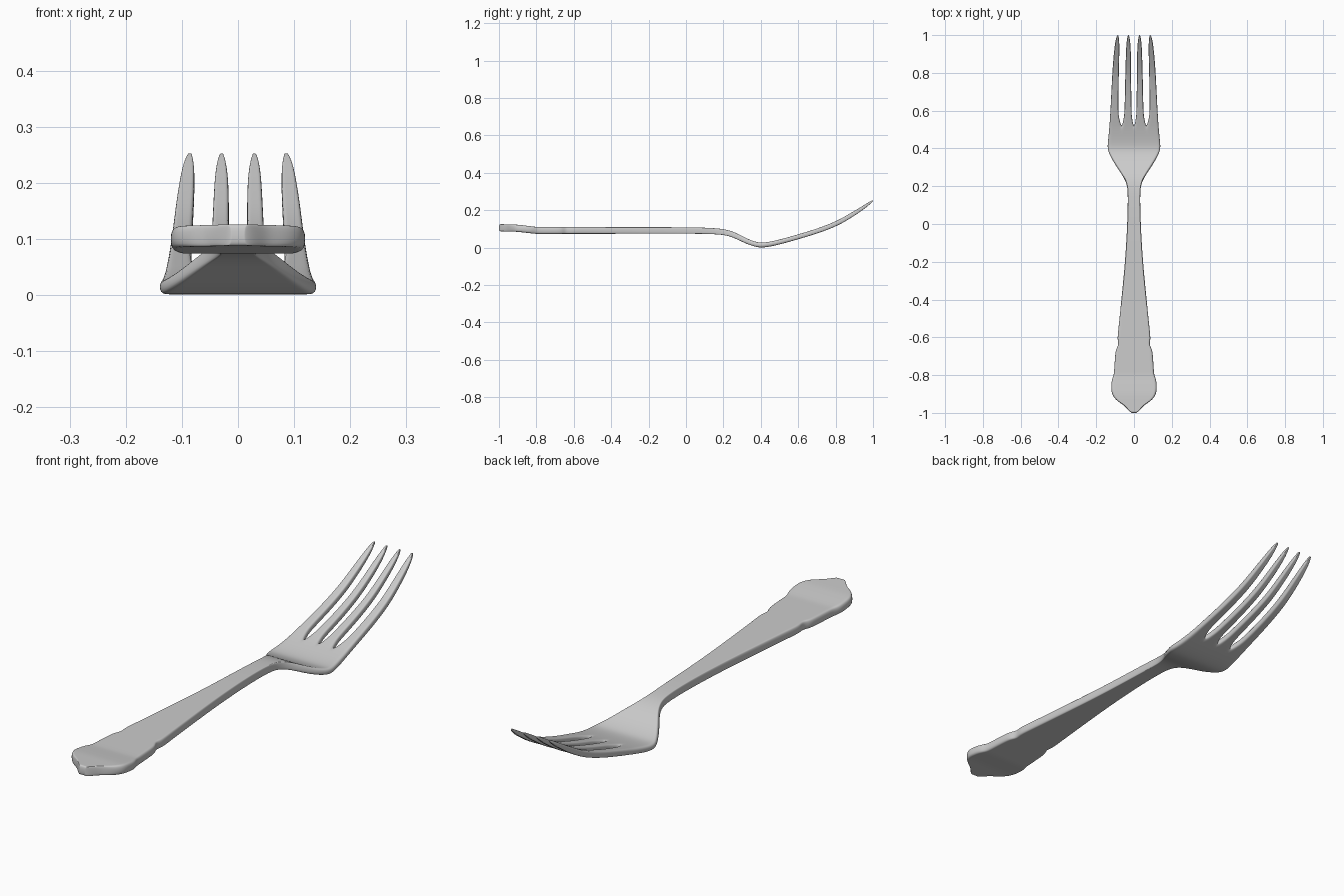
import bpy
from mathutils import Vector

if "Cube" in bpy.data.objects:
    bpy.data.objects.remove(bpy.data.objects["Cube"])

# Side profile: (y, centre height, thickness)
SIDE = [(-1, .107, .038), (-.9, .104, .038), (-.8, .092, .037), (-.6, .092, .036), (0, .092, .034),
        (.13, .090, .033), (.2, .085, .031), (.25, .071, .029), (.3, .047, .027), (.35, .022, .026),
        (.4, .0125, .026), (.45, .018, .026), (.515, .034, .025), (.6, .058, .025), (.7, .088, .025),
        (.8, .125, .025), (.9, .182, .023), (.96, .223, .017), (1, .252, .008)]
# Outline of handle and head: (y, half width)
OUTLINE = [(-1, .012), (-.992, .024), (-.975, .040), (-.958, .056), (-.94, .085), (-.92, .106),
           (-.895, .120), (-.86, .121), (-.825, .119), (-.8, .107), (-.77, .105), (-.72, .102),
           (-.68, .099), (-.66, .094), (-.64, .082), (-.615, .087), (-.59, .087), (-.52, .079),
           (-.43, .070), (-.3, .057), (-.2, .048), (-.1, .041), (0, .036), (.1, .033), (.17, .033),
           (.21, .038), (.25, .055), (.29, .083), (.33, .109), (.37, .131), (.4, .142),
           (.44, .138), (.48, .134), (.515, .131)]
# Tines: (y, inner tine edges, outer tine edges)
TINES = [(.54, .006, .059, .073, .129), (.57, .012, .052, .081, .127), (.62, .013, .050, .083, .124),
         (.7, .014, .048, .082, .120), (.8, .016, .046, .080, .115), (.87, .016, .044, .078, .110),
         (.93, .017, .042, .077, .104), (.965, .020, .039, .078, .099), (.985, .023, .036, .080, .094),
         (1, .027, .031, .083, .088)]
SPLIT = len(OUTLINE) - 1
STEPS = (0, .27, .73, 1)


def side_at(y):
    for (a, za, ta), (b, zb, tb) in zip(SIDE, SIDE[1:]):
        if y <= b:
            f = (y - a) / (b - a)
            return za + (zb - za) * f, ta + (tb - ta) * f
    return SIDE[-1][1:]


# Each row holds the x limits of four strips, which part into tines past the split
rows = [(y, [(-w, -w / 2), (-w / 2, 0), (0, w / 2), (w / 2, w)]) for y, w in OUTLINE]
rows += [(y, [(-d, -c), (-b, -a), (a, b), (c, d)]) for y, a, b, c, d in TINES]

verts, index, faces = [], {}, []


def vert(r, strip, k):
    if r <= SPLIT and k == 3 and strip < 3:
        strip, k = strip + 1, 0
    key = (r, strip, k)
    if key not in index:
        y, strips = rows[r]
        lo, hi = strips[strip]
        z, t = side_at(y)
        y0, y1 = max(y - .02, -1), min(y + .02, 1)
        slope = (side_at(y1)[0] - side_at(y0)[0]) / (y1 - y0)
        normal = Vector((0, -slope, 1)).normalized() * t / 2
        p = Vector((lo + (hi - lo) * STEPS[k], y, z))
        index[key] = len(verts)
        verts.extend([p + normal, p - normal])
    return index[key]


# Upper and lower skins
quads = []
for r in range(len(rows) - 1):
    for s in range(4):
        for k in range(3):
            quads.append([vert(r, s, k), vert(r, s, k + 1), vert(r + 1, s, k + 1), vert(r + 1, s, k)])
for q in quads:
    faces.append(q)
    faces.append([i + 1 for i in reversed(q)])

# Rim around the outline and between the tines
edges = {(q[i], q[(i + 1) % 4]) for q in quads for i in range(4)}
for a, b in sorted(edges):
    if (b, a) not in edges:
        faces.append([b, a, a + 1, b + 1])

mesh = bpy.data.meshes.new("fork")
mesh.from_pydata(verts, [], faces)
mesh.update()
fork = bpy.data.objects.new("fork", mesh)
bpy.context.collection.objects.link(fork)
for p in mesh.polygons:
    p.use_smooth = True
sub = fork.modifiers.new("smooth", 'SUBSURF')
sub.levels = sub.render_levels = 2
